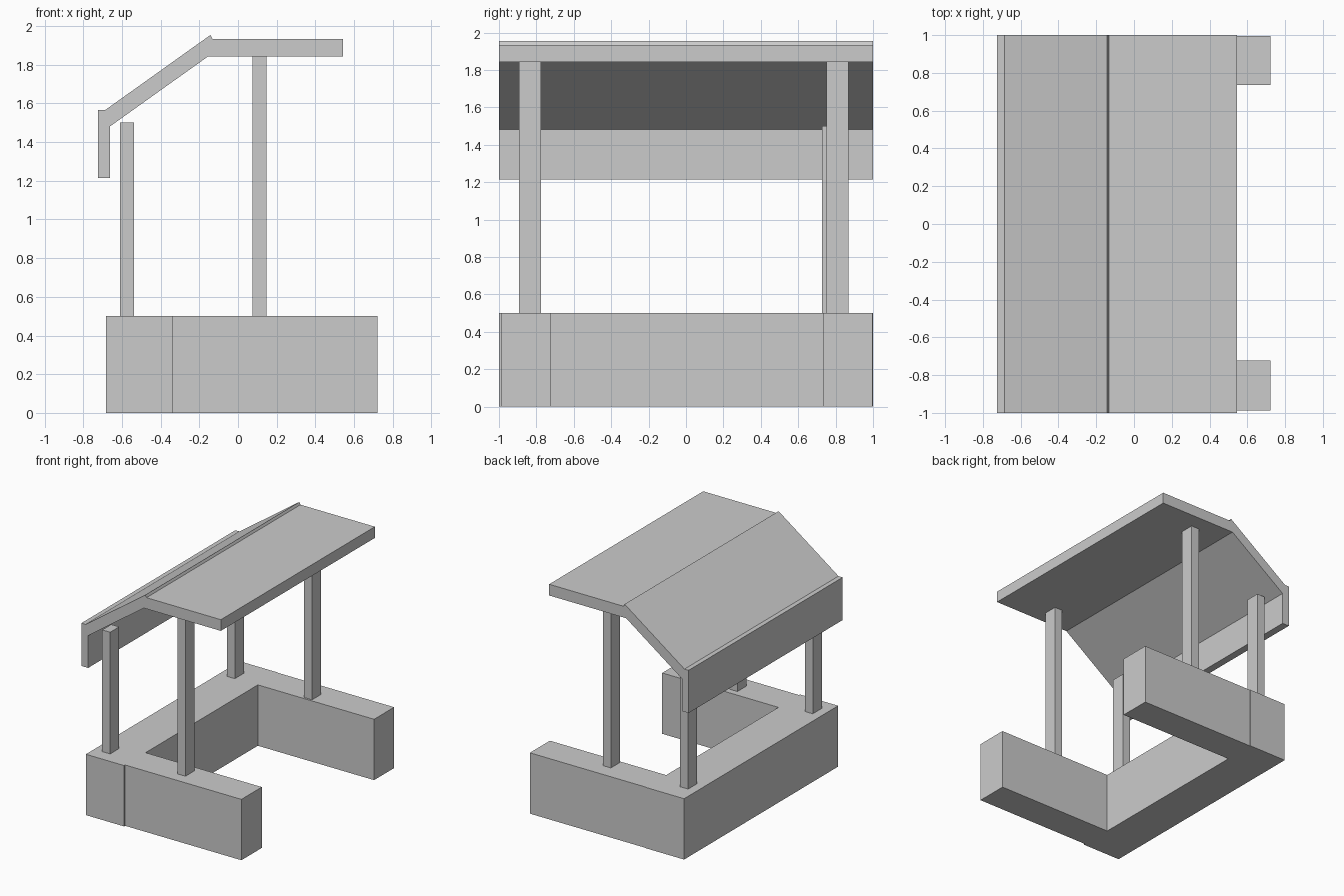
import bpy

if "Cube" in bpy.data.objects:
    bpy.data.objects.remove(bpy.data.objects["Cube"])


def extrude_profile(name, pts, y0, y1):
    """Solid made by extruding an (x, z) outline along y."""
    n = len(pts)
    verts = [(x, y, z) for y in (y0, y1) for x, z in pts]
    faces = [tuple(range(n)), tuple(range(2 * n - 1, n - 1, -1))]
    faces += [(i, i + n, (i + 1) % n + n, (i + 1) % n) for i in range(n)]
    mesh = bpy.data.meshes.new(name)
    mesh.from_pydata(verts, [], faces)
    obj = bpy.data.objects.new(name, mesh)
    bpy.context.collection.objects.link(obj)
    return obj


def box(name, x0, x1, y0, y1, z0, z1):
    return extrude_profile(name, [(x0, z0), (x1, z0), (x1, z1), (x0, z1)], y0, y1)


# U-shaped counter
COUNTER_TOP = 0.5
box("main_counter", -0.683, -0.335, -1.0, 1.0, 0, COUNTER_TOP)
for side, y0, y1 in (("front", -0.987, -0.722), ("back", 0.736, 0.996)):
    box(f"{side}_counter_arm", -0.335, 0.722, y0, y1, 0, COUNTER_TOP)

# Posts: short pair under the slope, tall pair under the flat roof
POST_X, POST_Y = 0.072, 0.117
for name, x, y, top in (
    ("front_short_post", -0.61, -0.892, 1.5),
    ("back_short_post", -0.61, 0.727, 1.5),
    ("front_tall_post", 0.075, -0.892, 1.842),
    ("back_tall_post", 0.075, 0.752, 1.842),
):
    box(name, x, x + POST_X, y, y + POST_Y, COUNTER_TOP, top)

# Roof: flat panel, sloped panel and hanging fascia in one outline
roof_outline = [
    (0.544, 1.842), (0.544, 1.934), (-0.132, 1.934), (-0.142, 1.954),
    (-0.686, 1.566), (-0.724, 1.566), (-0.724, 1.215), (-0.662, 1.215),
    (-0.662, 1.481), (-0.156, 1.842),
]
extrude_profile("roof", roof_outline[:], -1.0, 1.0)
